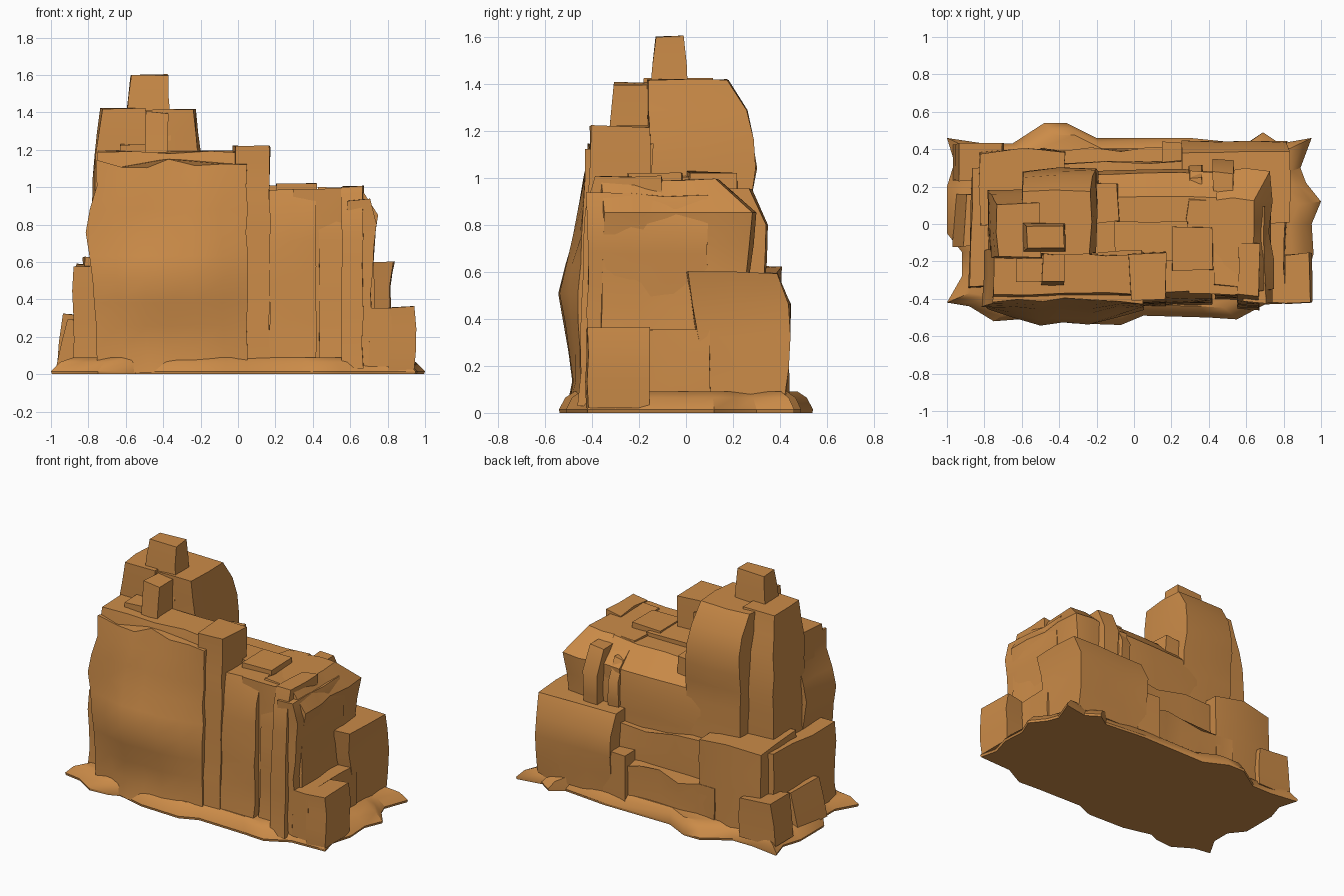
import bpy, bmesh, random
from mathutils import Vector
from math import radians, sin, pi

if "Cube" in bpy.data.objects:
    bpy.data.objects.remove(bpy.data.objects["Cube"])

rock = bpy.data.materials.new("sandstone")
rock.diffuse_color = (0.60, 0.26, 0.065, 1)
rock.use_nodes = True
rock.node_tree.nodes["Principled BSDF"].inputs["Base Color"].default_value = rock.diffuse_color


def finish(name, bm, angle=32):
    bmesh.ops.recalc_face_normals(bm, faces=bm.faces)
    me = bpy.data.meshes.new(name)
    bm.to_mesh(me)
    bm.free()
    me.shade_smooth()
    me.set_sharp_from_angle(angle=radians(angle))
    me.materials.append(rock)
    ob = bpy.data.objects.new(name, me)
    bpy.context.collection.objects.link(ob)
    return ob


def skin(bm, rings):
    """Join closed rings of points into a capped solid."""
    vs = [[bm.verts.new(p) for p in r] for r in rings]
    n = len(vs[0])
    for a, b in zip(vs, vs[1:]):
        for i in range(n):
            j = (i + 1) % n
            bm.faces.new((a[i], a[j], b[j], b[i]))
    bm.faces.new(vs[0][::-1])
    bm.faces.new(vs[-1])


def lerp_profile(prof, t):
    """Outward offset of a wall at height fraction t."""
    for (t0, o0), (t1, o1) in zip(prof, prof[1:]):
        if t <= t1:
            return o0 + (o1 - o0) * (t - t0) / (t1 - t0)
    return prof[-1][1]


FLAT = [(0, 0), (1, 0)]


def crag(name, x, y, z, left=FLAT, right=FLAT, front=FLAT, back=FLAT,
         rough=0.013, tilt=0.012, step=0.2, pillow=0, seed=1):
    """Weathered block: a rectangle stacked in rings, each wall with its own profile.
    pillow fades the front profile towards the side edges."""
    rnd = random.Random(seed)
    nx = max(1, round((x[1] - x[0]) / step))
    ny = max(1, round((y[1] - y[0]) / step))
    nz = max(2, round((z[1] - z[0]) / 0.13))
    foot = [(i / nx, 0) for i in range(nx)] + [(1, j / ny) for j in range(ny)]
    foot += [(1 - i / nx, 1) for i in range(nx)] + [(0, 1 - j / ny) for j in range(ny)]
    ridge = [(rnd.uniform(-rough, rough), rnd.uniform(-rough, rough)) for _ in foot]
    rings = []
    for k in range(nz + 1):
        t = k / nz
        x0, x1 = x[0] - lerp_profile(left, t), x[1] + lerp_profile(right, t)
        y1 = y[1] + lerp_profile(back, t)
        ring = []
        for (u, v), (rx, ry) in zip(foot, ridge):
            y0 = y[0] - lerp_profile(front, t) * (1 - pillow * (1 - sin(pi * u)))
            dz = rnd.uniform(-tilt, tilt) if k == nz else 0
            ring.append(Vector((x0 + (x1 - x0) * u + rx + rnd.uniform(-rough, rough) * 0.5,
                                y0 + (y1 - y0) * v + ry + rnd.uniform(-rough, rough) * 0.5,
                                z[0] + (z[1] - z[0]) * t + dz)))
        rings.append(ring)
    bm = bmesh.new()
    skin(bm, rings)
    return finish(name, bm)


# Ragged ground skirt with a thin rim
edge = [(-1, -.42), (-.88, -.44), (-.75, -.52), (-.62, -.51), (-.55, -.48), (-.35, -.53),
        (-.07, -.54), (.05, -.49), (.4, -.50), (.55, -.51), (.7, -.43), (.95, -.42),
        (.92, -.3), (.96, -.16), (.95, 0), (1, .12), (.92, .22), (.89, .3), (.95, .46),
        (.78, .43), (.69, .49), (.6, .43), (.3, .46), (-.2, .46), (-.36, .54), (-.48, .54),
        (-.65, .43), (-.8, .43), (-1, .46), (-.96, .33), (-1, .2), (-1, -.05), (-.92, -.15),
        (-.92, -.28)]
bm = bmesh.new()
skin(bm, [[Vector((px * s, py * s, h)) for px, py in edge]
          for s, h in ((.995, 0), (1, .015), (.95, .065), (.88, .09))])
finish("ground_skirt", bm)

bulge = [(0, .07), (.1, .05), (.25, .07), (.45, .11), (.7, .03), (.88, 0), (1, -.03)]
# Tall front cliff, its cap and its split edge
crag("front_cliff", (-.75, .04), (-.43, -.15), (.01, 1.13), front=bulge, pillow=.75,
     left=[(0, -.01), (.4, .02), (.7, .06), (.9, 0), (1, 0)], tilt=.03, step=.13, seed=3)
crag("cliff_cap", (-.75, .05), (-.40, -.16), (1.08, 1.19),
     front=[(0, -.01), (1, -.03)], tilt=.012, rough=.008, seed=4)
crag("cliff_edge", (-.02, .165), (-.41, -.16), (.03, 1.21), front=[(0, .04), (.5, .02), (1, 0)],
     tilt=.015, rough=.01, seed=5)

# Tower behind the front cliff, with shoulders and spire
lean = [(0, .06), (.57, .06), (.66, .08), (.82, .06), (.95, .02), (1, -.04)]
crag("tower_body", (-.60, -.23), (-.16, .21), (.3, 1.41), back=lean,
     right=[(0, .03), (.5, .04), (.8, .03), (1, 0)], tilt=.01, seed=6)
crag("tower_left_shoulder", (-.72, -.5), (-.17, .13), (.4, 1.42),
     back=[(0, .05), (.6, .05), (1, -.02)],
     left=[(0, .05), (.7, .04), (1, 0)], tilt=.008, seed=7)
crag("tower_front_pillar", (-.49, -.37), (-.33, -.1), (1.0, 1.40),
     front=[(0, .02), (1, -.02)], rough=.006, tilt=.008, seed=8)
crag("tower_front_ledge", (-.63, -.45), (-.31, -.1), (1.0, 1.23),
     rough=.006, tilt=.008, seed=9)
crag("tower_side_ledge", (-.75, -.55), (-.30, -.06), (.9, 1.17), rough=.01, seed=10)
crag("spire", (-.57, -.38), (-.13, -.01), (1.25, 1.60), left=[(0, .04), (1, 0)],
     right=[(0, .02), (1, 0)], front=[(0, .035), (1, 0)], back=[(0, .03), (1, 0)],
     rough=.006, tilt=.006, seed=11)

# Middle plateau
crag("plateau_core", (-.3, .45), (-.3, .2), (.05, .98),
     back=[(0, .08), (.6, .07), (.8, .09), (.9, .05), (1, -.06)], seed=12)
crag("plateau_top", (-.1, .3), (-.2, .02), (.8, 1.01), tilt=.012, seed=13)
crag("plateau_back_block", (-.2, -.08), (0, .22), (.5, 1.02), rough=.015, seed=14)

# Right-hand mass and its front columns
crag("right_mass", (.28, .66), (-.36, .16), (.05, .985),
     right=[(0, .08), (.55, .05), (.7, .05), (.85, .08), (1, -.02)],
     back=[(0, .11), (.62, .10), (.72, .12), (.85, .13), (.94, .08), (1, -.03)],
     rough=.015, step=.14, seed=15)
for name, x, y0, top, seed in (("recessed_column", (.17, .42), -.40, .985, 16),
                               ("slim_column", (.43, .55), -.37, .99, 17),
                               ("corner_column", (.56, .67), -.42, 1.0, 18)):
    crag(name, x, (y0, -.1), (.03, top), front=[(0, .04), (.2, .02), (.5, .02), (.85, 0), (1, -.04)],
         rough=.01, step=.13, seed=seed)
crag("corner_buttress", (.58, .70), (-.42, .1), (.05, .93),
     right=[(0, 0), (.6, .02), (.85, .045), (1, 0)], seed=19)
crag("column_cap", (.2, .42), (-.25, -.02), (.9, 1.025), rough=.006, tilt=.008, seed=20)

# Pillars on the back of the right-hand mass
for i, (x0, x1, y1, top) in enumerate(((.29, .37, .29, .90), (.42, .54, .33, .95))):
    crag("back_pillar", (x0, x1), (.05, y1), (.5, top),
         back=[(0, 0), (.6, .03), (1, -.05)], rough=.01, seed=21 + i)

# Stepped ledges on the right end
crag("right_step", (.25, .82), (.0, .38), (.05, .60), back=[(0, .04), (.7, .07), (1, 0)],
     right=[(0, .0), (.9, .0), (1, .02)], front=[(0, -.1), (.6, -.03), (1, 0)], seed=25)
crag("right_low_block", (.80, .945), (-.42, -.16), (.02, .36), tilt=.006, rough=.008,
     right=[(0, 0), (.8, .02), (1, 0)], seed=26)
crag("right_low_ledge", (.6, .81), (-.42, .11), (.04, .355), tilt=.006, rough=.01, seed=27)

# Stepped ledges along the back
crag("back_low_wall", (-.5, .35), (.1, .40), (.04, .30), tilt=.035, step=.15, seed=28)
crag("back_low_block", (.15, .32), (.2, .43), (.04, .36), tilt=.01, seed=29)
crag("back_left_step", (-.82, -.38), (.0, .39), (.04, .61), tilt=.02, seed=30)
crag("back_mid_shelf", (-.4, .3), (.0, .33), (.04, .52), tilt=.03, seed=33)

# Stepped ledges on the left end
crag("left_step", (-.87, -.6), (-.33, .31), (.04, .58), tilt=.012, rough=.012, seed=31)
crag("left_low_block", (-.92, -.7), (.24, .43), (.04, .31), left=[(0, .04), (1, 0)],
     tilt=.015, seed=32)
crag("left_foot", (-.91, -.8), (-.12, .16), (.04, .29), left=[(0, .06), (1, 0)], seed=34)
